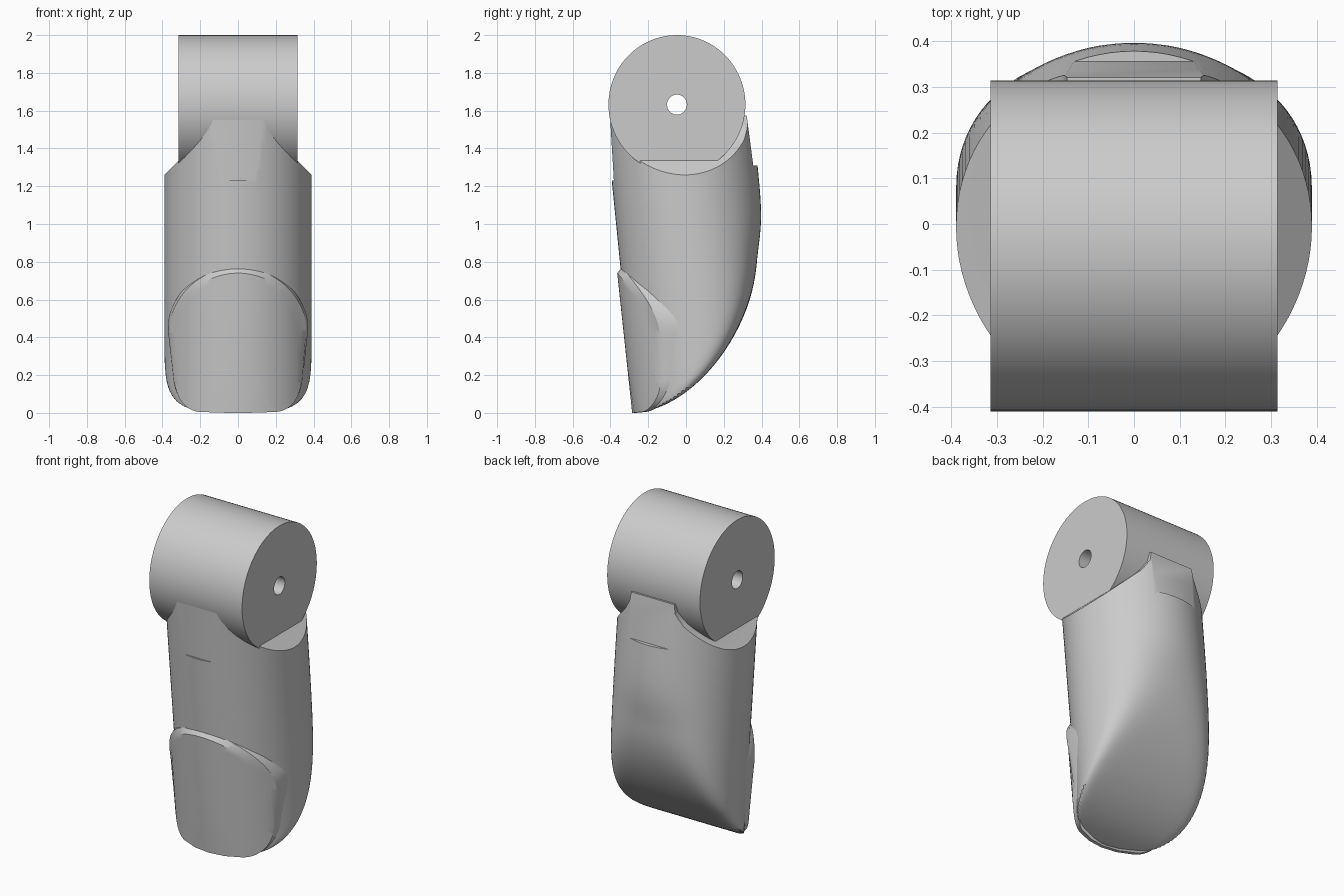
import bpy, bmesh
from math import sin, cos, pi, radians

cube = bpy.data.objects.get("Cube")
if cube:
    bpy.data.objects.remove(cube, do_unlink=True)

grey = bpy.data.materials.new("light_grey")
grey.use_nodes = True
grey.diffuse_color = (0.6, 0.6, 0.6, 1)
grey.node_tree.nodes["Principled BSDF"].inputs["Base Color"].default_value = (0.6, 0.6, 0.6, 1)


def make(name, bm):
    bmesh.ops.recalc_face_normals(bm, faces=bm.faces)
    mesh = bpy.data.meshes.new(name)
    bm.to_mesh(mesh)
    bm.free()
    mesh.materials.append(grey)
    obj = bpy.data.objects.new(name, mesh)
    bpy.context.collection.objects.link(obj)
    return obj


def loft(name, rings, caps=True, loop=False):
    """Skin a list of equal-length closed rings."""
    bm = bmesh.new()
    rows = [[bm.verts.new(p) for p in ring] for ring in rings]
    n = len(rows[0])
    pairs = list(zip(rows, rows[1:])) + ([(rows[-1], rows[0])] if loop else [])
    for a, b in pairs:
        for i in range(n):
            j = (i + 1) % n
            bm.faces.new((a[i], a[j], b[j], b[i]))
    if caps and not loop:
        bm.faces.new(rows[0])
        bm.faces.new(rows[-1])
    return make(name, bm)


def smooth(obj, angle):
    bpy.ops.object.select_all(action="DESELECT")
    obj.select_set(True)
    bpy.context.view_layer.objects.active = obj
    bpy.ops.object.shade_smooth_by_angle(angle=radians(angle))


def cut(obj, cutter):
    mod = obj.modifiers.new("cut", "BOOLEAN")
    mod.operation = "DIFFERENCE"
    mod.solver = "EXACT"
    mod.object = cutter
    bpy.context.view_layer.objects.active = obj
    bpy.ops.object.modifier_apply(modifier=mod.name)
    bpy.data.objects.remove(cutter, do_unlink=True)


# Pivot barrel with a through hole
SEG = 96


def barrel_ring(x, r):
    return [(x, -0.048 + r * 0.985 * cos(2 * pi * i / SEG), 1.632 + r * sin(2 * pi * i / SEG))
            for i in range(SEG)]


barrel = loft("pivot_barrel", [barrel_ring(-0.315, 0.368), barrel_ring(0.315, 0.368),
                               barrel_ring(0.315, 0.053), barrel_ring(-0.315, 0.053)], loop=True)
smooth(barrel, 30)

# Leaning round body whose back is shaved by a curved fingertip pad
R = 0.39


def pad_y(z):
    u = min(1, z / 1.05)
    return -0.285 + 0.71 * (1 - (1 - u) ** 1.9) ** 0.55 + 1.5 * max(0, z - 0.8) ** 2


def body_ring(z):
    centre = 0.12 - 0.1 * z
    front = centre - R
    depth = max(0.005, pad_y(z) - front)
    ring = []
    for i in range(SEG):
        a = 2 * pi * i / SEG
        dx, dy = R * sin(a), R * (1 - cos(a))
        s = (1 + (dy / depth) ** 14) ** (-1 / 14)
        ring.append((dx * s, front + dy * s, z))
    return ring


ROWS = 56
body = loft("finger_body", [body_ring(0.004 + 1.571 * (k / ROWS) ** 1.8) for k in range(ROWS + 1)])

# Sloped shoulders on both sides of the neck
for side in (-1, 1):
    shoulder = [(0.6, 1.05), (0.2, 1.45), (0.155, 1.52), (0.14, 1.62), (0.14, 1.8), (0.6, 1.8)]
    cut(body, loft("shoulder_cutter", [[(side * x, y, z) for x, z in shoulder] for y in (-0.7, 0.7)]))

# Flat neck faces with a small ledge, front and back
for flat in ([(-0.6, 1.23), (-0.382, 1.23), (-0.41, 1.7), (-0.6, 1.7)],
             [(0.6, 1.31), (0.356, 1.31), (0.305, 1.7), (0.6, 1.7)]):
    cut(body, loft("neck_cutter", [[(x, y, z) for y, z in flat] for x in (-0.7, 0.7)]))
smooth(body, 28)


# Fingernail: domed plate with a rounded outline and a skirt blending into the body
def outline(n=24):
    half = []
    for i in range(n + 1):
        a = pi / 2 * i / n
        half.append((0.335 * sin(a), 0.42 + 0.32 * cos(a)))
    for i in range(n + 1):
        a = pi / 2 * i / n
        half.append((0.19 + 0.145 * cos(a) ** 0.9, 0.18 - 0.175 * sin(a)))
    half.append((0.1, 0.001))
    half.append((0, 0))
    return half + [(-x, z) for x, z in reversed(half[1:-1])]


def nail_y(x, z):
    return -0.285 - 0.107 * z + 0.42 - (0.42 ** 2 - x * x) ** 0.5


def nail_ring(scale):
    pts = [(x * scale, 0.37 + (z - 0.37) * scale) for x, z in outline()]
    return [(x, nail_y(x, z), z) for x, z in pts]


def skirt_ring(out, drop):
    ring = []
    for x, z in outline():
        f = max(0, min(1, (z - 0.1) / 0.4))
        nx, nz = x / 0.335, max(0, z - 0.42) / 0.32
        length = max(0.01, (nx * nx + nz * nz) ** 0.5)
        side = min(1, z / 0.2)
        ring.append((x + out * f * nx / length, nail_y(x, z) + 0.02 + (drop - 0.02) * side,
                     z + out * f * nz / length))
    return ring


rings = [nail_ring(0.02 + 0.98 * k / 14) for k in range(15)]
rings += [skirt_ring(0.03, 0.024), skirt_ring(0.042, 0.06), skirt_ring(0.045, 0.16)]
nail = loft("fingernail", rings)
smooth(nail, 30)
